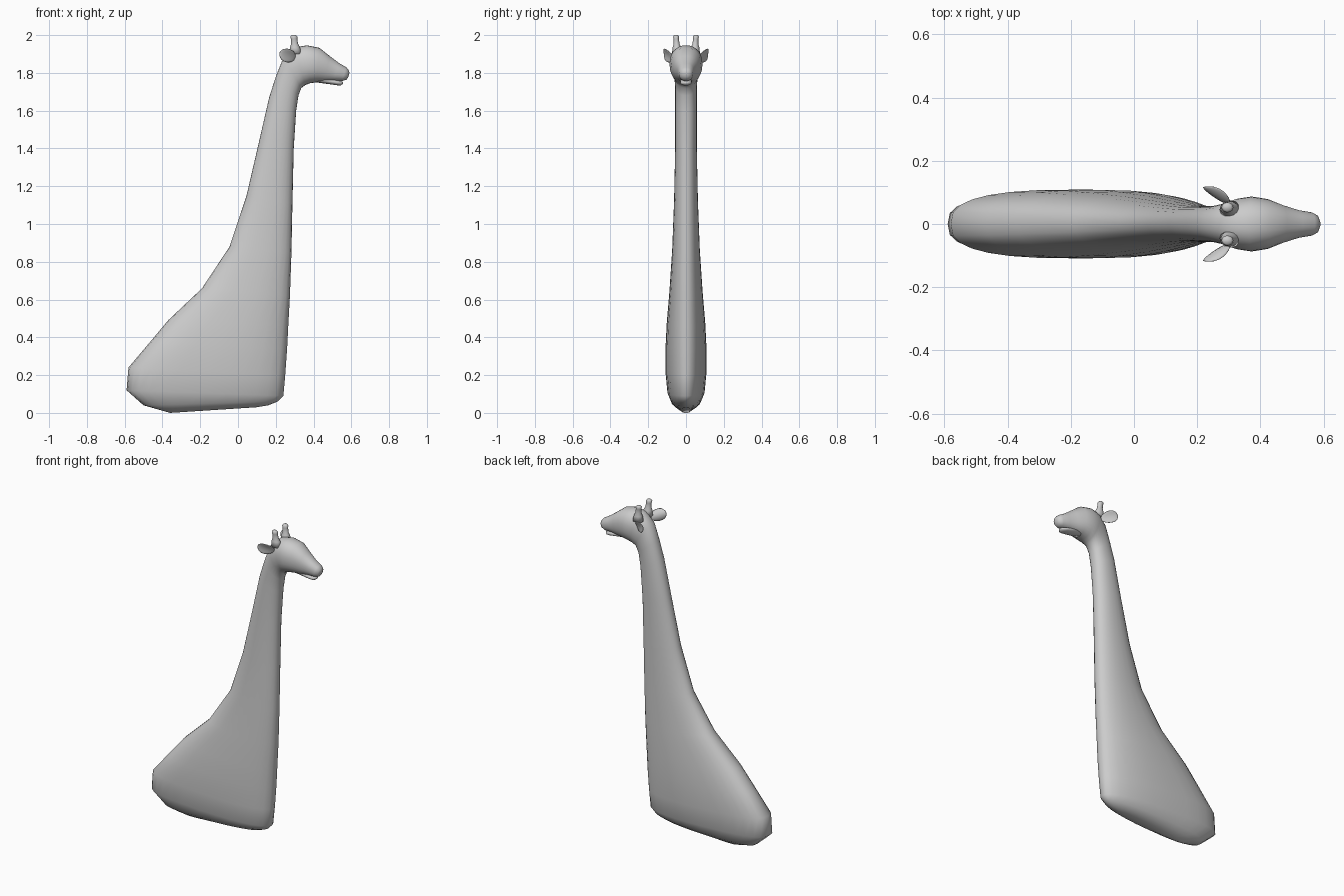
import bpy, bmesh, math
from mathutils import Vector

if "Cube" in bpy.data.objects:
    bpy.data.objects.remove(bpy.data.objects["Cube"])


def skin(bm, loops):
    """Join successive loops of vertices with quads."""
    n = len(loops[0])
    for a, b in zip(loops, loops[1:]):
        for i in range(n):
            j = (i + 1) % n
            bm.faces.new((a[i], a[j], b[j], b[i]))
    bm.faces.new(loops[0])
    bm.faces.new(loops[-1])


def finish(name, bm, mirror=False):
    bmesh.ops.recalc_face_normals(bm, faces=bm.faces)
    for f in bm.faces:
        f.smooth = True
    me = bpy.data.meshes.new(name)
    bm.to_mesh(me)
    bm.free()
    ob = bpy.data.objects.new(name, me)
    bpy.context.collection.objects.link(ob)
    if mirror:
        ob.modifiers.new("mirror", 'MIRROR').use_axis = (False, True, False)


def loft(name, rings, n=28):
    """Each ring: front x, z, back x, z, half width. Low rings get a fuller rump."""
    bm = bmesh.new()
    loops = []
    for fx, fz, bx, bz, w in rings:
        f, b = Vector((fx, 0, fz)), Vector((bx, 0, bz))
        mid, half = (f + b) / 2, (f - b) / 2
        rump = 2.2 + 0.8 * max(0, 1 - bz / 0.9)
        loop = []
        for i in range(n):
            a = 2 * math.pi * i / n
            c, s = math.cos(a), math.sin(a)
            e = 2 / (2.2 if c > 0 else rump)
            p = mid + half * math.copysign(abs(c) ** e, c)
            p.y = w * math.copysign(abs(s) ** e, s)
            loop.append(bm.verts.new(p))
        loops.append(loop)
    skin(bm, loops)
    finish(name, bm)


# Body and neck, turning at the throat into the head
loft("body_neck_head", [
    (0.10, 0.03, -0.36, 0.0, 0.022),
    (0.16, 0.04, -0.43, 0.02, 0.052),
    (0.21, 0.06, -0.50, 0.04, 0.075),
    (0.24, 0.09, -0.59, 0.12, 0.098),
    (0.25, 0.20, -0.58, 0.24, 0.109),
    (0.26, 0.34, -0.47, 0.37, 0.108),
    (0.266, 0.46, -0.37, 0.49, 0.102),
    (0.275, 0.62, -0.19, 0.66, 0.088),
    (0.283, 0.85, -0.045, 0.88, 0.073),
    (0.288, 1.10, 0.045, 1.15, 0.063),
    (0.295, 1.40, 0.11, 1.43, 0.057),
    (0.308, 1.60, 0.165, 1.67, 0.057),
    (0.32, 1.68, 0.20, 1.78, 0.057),
    (0.335, 1.72, 0.24, 1.88, 0.064),
    (0.355, 1.735, 0.30, 1.935, 0.08),
    (0.38, 1.745, 0.365, 1.946, 0.087),
    (0.415, 1.75, 0.43, 1.933, 0.079),
    (0.455, 1.752, 0.485, 1.89, 0.06),
    (0.505, 1.757, 0.535, 1.852, 0.044),
    (0.55, 1.757, 0.573, 1.83, 0.037),
    (0.575, 1.764, 0.586, 1.815, 0.027),
    (0.585, 1.78, 0.59, 1.80, 0.01),
])

# Lower jaw under the mouth line
loft("lower_jaw", [
    (0.40, 1.752, 0.40, 1.79, 0.035),
    (0.52, 1.735, 0.525, 1.762, 0.03),
    (0.542, 1.733, 0.548, 1.756, 0.024),
    (0.555, 1.741, 0.557, 1.751, 0.01),
], 20)

# Horns: flared base, narrow waist and rounded knob, leaning back and out
bm = bmesh.new()
n, loops = 12, []
for z, r in [(1.90, 0.034), (1.935, 0.026), (1.955, 0.018),
             (1.98, 0.017), (1.992, 0.019), (2.0, 0.012)]:
    lean = z - 1.9
    loops.append([bm.verts.new((0.305 - 0.1 * lean + r * math.cos(math.tau * i / n),
                                0.046 + 0.07 * lean + 0.85 * r * math.sin(math.tau * i / n), z))
                  for i in range(n)])
skin(bm, loops)
finish("horns", bm, True)

# Ears: flattened, cupped leaves pointing back and out
bm = bmesh.new()
bmesh.ops.create_uvsphere(bm, u_segments=16, v_segments=10, radius=1)
along = Vector((-0.075, 0.05, 0.03)).normalized()
across = Vector((0.45, 0.05, 0.9))
across = (across - along * across.dot(along)).normalized()
out = along.cross(across).normalized()
if out.y < 0:
    out = -out
for v in bm.verts:
    t, u, d = v.co.z, v.co.x, v.co.y
    u *= 0.036 * (1 + 0.15 * t)
    v.co = (Vector((0.262, 0.09, 1.893)) + along * t * 0.052 + across * u
            + out * (d * 0.008 + 10 * u * u))
finish("ears", bm, True)
